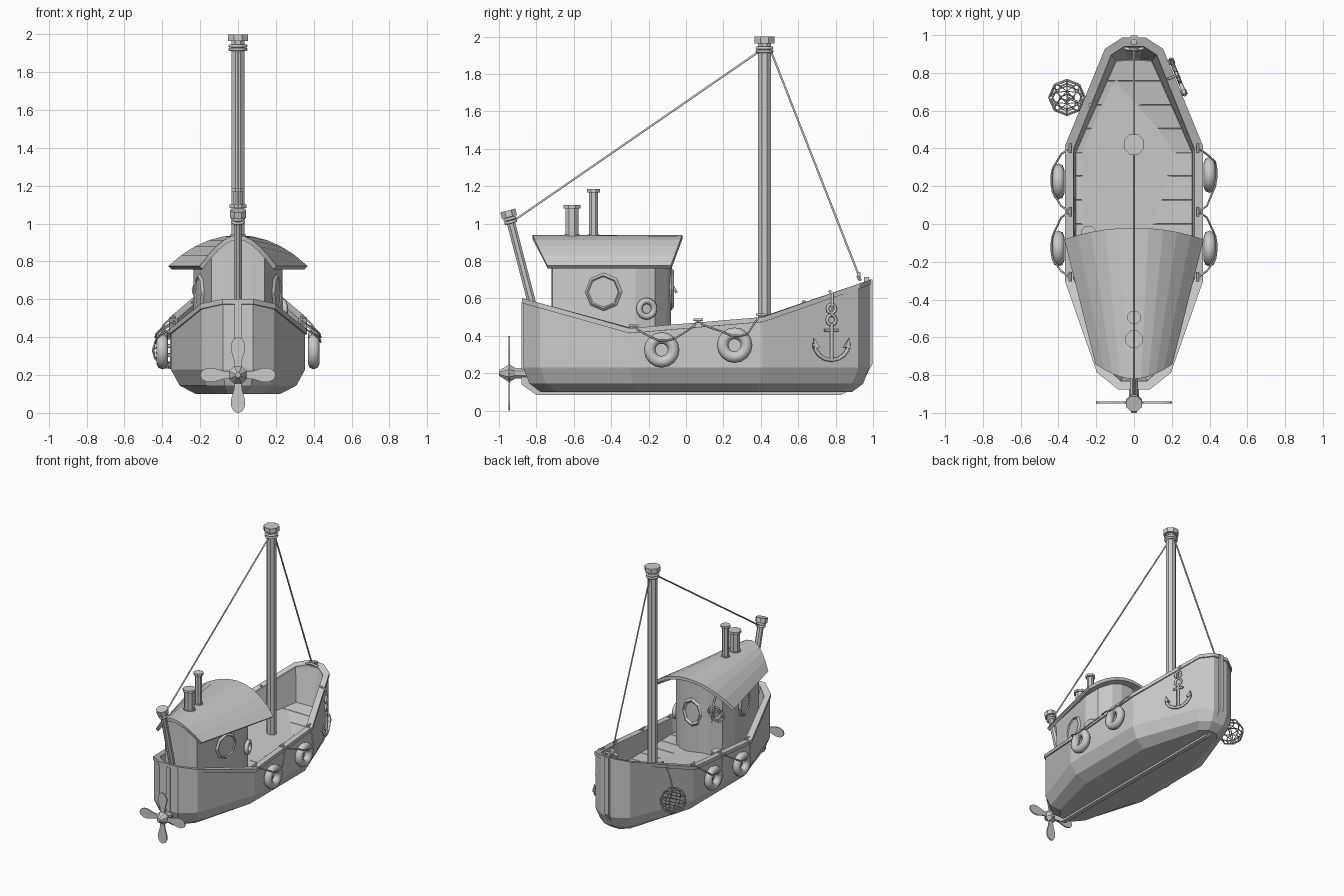
import bpy, bmesh, math
from mathutils import Vector, Matrix

if "Cube" in bpy.data.objects:
    bpy.data.objects.remove(bpy.data.objects["Cube"])


def finish(name, bm, smooth=False):
    bmesh.ops.recalc_face_normals(bm, faces=bm.faces)
    me = bpy.data.meshes.new(name)
    bm.to_mesh(me)
    bm.free()
    ob = bpy.data.objects.new(name, me)
    bpy.context.collection.objects.link(ob)
    for p in me.polygons:
        p.use_smooth = smooth
    return ob


def loft(name, rings, cap_first=True, cap_last=True, loop=False):
    bm = bmesh.new()
    vs = [[bm.verts.new(p) for p in r] for r in rings]
    n = len(rings[0])
    pairs = list(zip(vs, vs[1:])) + ([(vs[-1], vs[0])] if loop else [])
    for a, b in pairs:
        for i in range(n):
            bm.faces.new((a[i], a[(i + 1) % n], b[(i + 1) % n], b[i]))
    if cap_first and not loop:
        bm.faces.new(vs[0])
    if cap_last and not loop:
        bm.faces.new(vs[-1])
    return finish(name, bm)


def rod(name, a, b, r1, r2=None, sides=8):
    a, b = Vector(a), Vector(b)
    d = b - a
    bm = bmesh.new()
    m = Matrix.Translation((a + b) / 2) @ d.to_track_quat('Z', 'Y').to_matrix().to_4x4()
    m = m @ Matrix.Rotation(math.pi / sides, 4, 'Z')
    bmesh.ops.create_cone(bm, cap_ends=True, segments=sides, radius1=r1,
                          radius2=r1 if r2 is None else r2, depth=d.length, matrix=m)
    return finish(name, bm)


def rope(name, pts, r=0.006):
    cu = bpy.data.curves.new(name, 'CURVE')
    cu.dimensions = '3D'
    cu.bevel_depth, cu.bevel_resolution, cu.use_fill_caps = r, 1, True
    sp = cu.splines.new('POLY')
    sp.points.add(len(pts) - 1)
    for p, c in zip(sp.points, pts):
        p.co = (*c, 1)
    ob = bpy.data.objects.new(name, cu)
    bpy.context.collection.objects.link(ob)
    bpy.ops.object.select_all(action='DESELECT')
    ob.select_set(True)
    bpy.context.view_layer.objects.active = ob
    bpy.ops.object.convert(target='MESH')
    return ob


def ring(name, loc, axis, R, r, seg=16, minor=8, smooth=True):
    bpy.ops.mesh.primitive_torus_add(location=loc, major_radius=R, minor_radius=r,
                                     major_segments=seg, minor_segments=minor,
                                     rotation=Vector(axis).to_track_quat('Z', 'Y').to_euler())
    ob = bpy.context.object
    ob.name = name
    for p in ob.data.polygons:
        p.use_smooth = smooth
    return ob


def mirror(half):
    return half + [(-x, y) for x, y in reversed(half) if x > 0]


def sheer(y):
    k = [(-1, .62), (-.87, .585), (-.3, .425), (.41, .485), (1, .69)]
    for (a, za), (b, zb) in zip(k, k[1:]):
        if y <= b:
            return za + (zb - za) * (y - a) / (b - a)
    return .69


def deck_z(y):
    return .32 + max(0, y - .4) * .17


# hull: outer chines, then inner bulwark down to the deck
outer = mirror([(.08, -.87), (.19, -.78), (.355, -.3), (.355, .41), (.15, .92), (.06, .98)])
inner = mirror([(.07, -.83), (.165, -.745), (.32, -.285), (.32, .395), (.12, .895), (.05, .94)])
floor = mirror([(.05, -.79), (.15, -.72), (.31, -.28), (.31, .38), (.095, .865), (.03, .87)])
rings = [[(x * sx, .055 + (y - .055) * sy, z) for x, y in outer]
         for z, sx, sy in ((.1, .63, .9), (.145, .87, .965), (.23, 1, 1))]
rings += [[(x, y, sheer(y)) for x, y in outer], [(x, y, sheer(y)) for x, y in inner],
          [(x, y, deck_z(y) - .01) for x, y in floor]]
loft("hull", rings)

# rail on the gunwale
wide = [(x * 1.03, .055 + (y - .055) * 1.008) for x, y in outer]
loft("rail", [[(x, y, sheer(y) + dz) for x, y in o]
              for o, dz in ((wide, -.012), (wide, .015), (inner, .015), (inner, -.012))], loop=True)

# planked deck
bm = bmesh.new()
bm.faces.new([bm.verts.new((x, y, 0)) for x, y in floor])
for i in range(13):
    bmesh.ops.bisect_plane(bm, geom=bm.verts[:] + bm.edges[:] + bm.faces[:],
                           plane_co=(0, -.755 + .126 * i, 0), plane_no=(0, 1, 0))
bmesh.ops.inset_individual(bm, faces=bm.faces[:], thickness=.004, depth=.004)
for v in bm.verts:
    v.co.z += deck_z(v.co.y)
finish("deck", bm)

# keel and stem strip
prof = [(-.88, .58), (-.88, .14), (-.8, .085), (.83, .085), (.94, .14), (.997, .25), (.997, .7),
        (.955, .7), (.955, .25), (.8, .11), (-.78, .11), (-.84, .2), (-.84, .58)]
loft("keel", [[(x, y, z) for y, z in prof] for x in (-.018, .018)])

# propeller
rod("propeller_shaft", (0, -.93, .2), (0, -.84, .2), .03)
rod("propeller_hub", (0, -.915, .2), (0, -.945, .2), .032, .052)
rod("propeller_nose", (0, -.945, .2), (0, -1, .2), .052, .014)
half = [(.014, .02), (.022, .08), (.037, .13), (.037, .165), (.022, .192), (0, .2)]
for i in range(4):
    m = Matrix.Rotation(i * math.pi / 2, 3, 'Y')
    loft("propeller_blade", [[m @ Vector((x, y, z)) + Vector((0, 0, .2)) for x, z in mirror(half)]
                             for y in (-.95, -.94)])

# roof: arch whose width tapers to the stern
def roof_w(y):
    return .36 + (y + .08) * .25


def roof_z(x, y):
    return .93 - .165 * min(1, abs(x) / roof_w(y)) ** 2


bm = bmesh.new()
rows = []
for j in range(2):
    row = []
    for i in range(11):
        u = -1 + i / 5
        y = (-.82 + .08 * u * u, -.02 - .06 * u * u)[j]
        row.append(bm.verts.new((u * roof_w(y), y, .927 - .16 * u * u)))
    rows.append(row)
for i in range(10):
    bm.faces.new((rows[0][i], rows[0][i + 1], rows[1][i + 1], rows[1][i]))
roof = finish("cabin_roof", bm)
mod = roof.modifiers.new("thickness", 'SOLIDIFY')
mod.thickness, mod.offset = .024, 0

# cabin walls with rounded bow side
plan = mirror([(0, -.72), (.07, -.72), (.14, -.715), (.19, -.49), (.235, -.27),
               (.205, -.165), (.12, -.1), (.045, -.08)])
loft("cabin", [[(x, y, .31) for x, y in plan],
               [(x, y, roof_z(x, y) - .012) for x, y in plan]])

# cabin windows
for s in (-1, 1):
    n = Vector((s * .98, -.21, 0))
    c = Vector((s * .2, -.44, .635))
    ring("porthole_frame", c, n, .088, .014, 8, 4, False)
    rod("porthole_glass", c - n * .01, c + n * .007, .085)
w = ring("front_window_frame", (0, -.078, .65), (0, 1, 0), .075, .013, 8, 4, False)
w.scale.y = 1.3

# life ring and hanging rope coil on the cabin
ring("life_ring", (.235, -.21, .545), (.95, .3, 0), .042, .017)
for i, z in enumerate((.7, .67, .655)):
    ring("rope_coil", (-.18 - .012 * i, -.095 - .012 * i, z), (-.5, .85, .15 * i), .04, .007, 10, 6)
rope("coil_hanger", [(-.17, -.13, .8), (-.18, -.085, .76), (-.18, -.09, .7), (-.19, -.05, .63)], .007)

# stove pipes
for y, top, r in ((-.61, 1.1, .038), (-.495, 1.185, .026)):
    rod("stack", (0, y, .9), (0, y, top), r)
    rod("stack_lip", (0, y, top - .018), (0, y, top), r + .011)
    rod("stack_base", (0, y, .92), (0, y, .943), r + .008)

# masts, caps and rope lashings
def mast(name, a, b, r, lash):
    a, b = Vector(a), Vector(b)
    d = (b - a).normalized()
    rod(name, a, b, r)
    rod(name + "_cap", b - d * .036, b, r + .021)
    for k in (-.009, .009):
        ring(name + "_lashing", b - d * (lash + k), d, r + .005, .009, 10, 6)


mast("main_mast", (0, .42, .3), (0, .42, 2), .037, .07)
mast("aft_mast", (0, -.765, .35), (0, -.953, 1.07), .024, .055)
rope("aft_stay", [(0, -.915, 1.02), (0, .39, 1.92)])
rope("fore_stay", [(0, .455, 1.92), (0, .925, .72)])

# bow bitt and barrel on deck
rod("bow_bitt", (0, .965, .66), (0, .965, .715), .02, sides=4)
ring("bow_knot", (0, .925, .72), (0, 1, 0), .016, .008, 10, 6)
rope("bow_crossbar", [(-.05, .93, .7), (0, .92, .715), (.05, .93, .7)], .009)
rod("barrel", (-.24, -.05, .31), (-.24, -.05, .42), .043)

# fender rings, their cleats and ropes
for s in (-1, 1):
    fy = (-.13, .26 if s > 0 else .225)
    cy = (-.28, .065, .4)
    for y in cy:
        z = sheer(y)
        rod("cleat_post", (s * .338, y, z), (s * .338, y, z + .03), .008, sides=6)
        rope("cleat_bar", [(s * .338, y - .025, z + .03), (s * .338, y + .025, z + .03)], .007)
    for k, y in enumerate(fy):
        zc = (.325, .35)[k]
        ring("fender", (s * .4, y, zc), (1, 0, 0), .064, .031)
        a, b = cy[k], cy[k + 1]
        rope("fender_rope", [(s * .34, a, sheer(a) + .025), (s * .385, a + .03, sheer(a)),
                             (s * .43, y - .06, zc + .07), (s * .437, y - .015, zc + .05),
                             (s * .437, y + .03, zc + .05), (s * .43, y + .07, zc + .06),
                             (s * .385, b - .03, sheer(b) - .01), (s * .34, b, sheer(b) + .025)], .005)

# anchor on the right bow
t, n = Vector((-.373, .928, 0)), Vector((.928, .373, 0))
def on_bow(s, z, out=.022):
    return Vector((.212, .77, z)) + t * s + n * out


rope("anchor_shank", [on_bow(0, .27), on_bow(0, .46)], .011)
rope("anchor_stock", [on_bow(-.04, .43), on_bow(.04, .43)], .009)
rope("anchor_arms", [on_bow(.1 * math.sin(q), .36 - .09 * math.cos(q))
                     for q in [math.radians(-90 + 22.5 * i) for i in range(9)]], .011)
for s in (-1, 1):
    rod("anchor_fluke", on_bow(s * .088, .335), on_bow(s * .102, .392), .022, 0, 4)
ring("anchor_ring", on_bow(0, .485), n, .026, .009, 10, 6)
ring("anchor_link", on_bow(0, .545), n, .024, .009, 10, 6)
rope("anchor_rope", [on_bow(0, .51, .03), on_bow(0, .56, .03), on_bow(.01, .625, .01),
                     on_bow(.01, .64, -.03)], .007)

# caged float on the left bow
bm = bmesh.new()
bmesh.ops.create_uvsphere(bm, u_segments=8, v_segments=6, radius=.095,
                          matrix=Matrix.Translation((-.355, .67, .33)) @ Matrix.Rotation(.35, 4, 'X'))
cage = finish("float_cage", bm)
wf = cage.modifiers.new("bars", 'WIREFRAME')
wf.thickness, wf.use_even_offset = .011, False
rope("float_rope", [(-.24, .63, .575), (-.28, .64, .56), (-.33, .66, .48), (-.35, .67, .42)])
rod("float_cleat", (-.235, .63, .55), (-.235, .63, .59), .01, sides=6)
